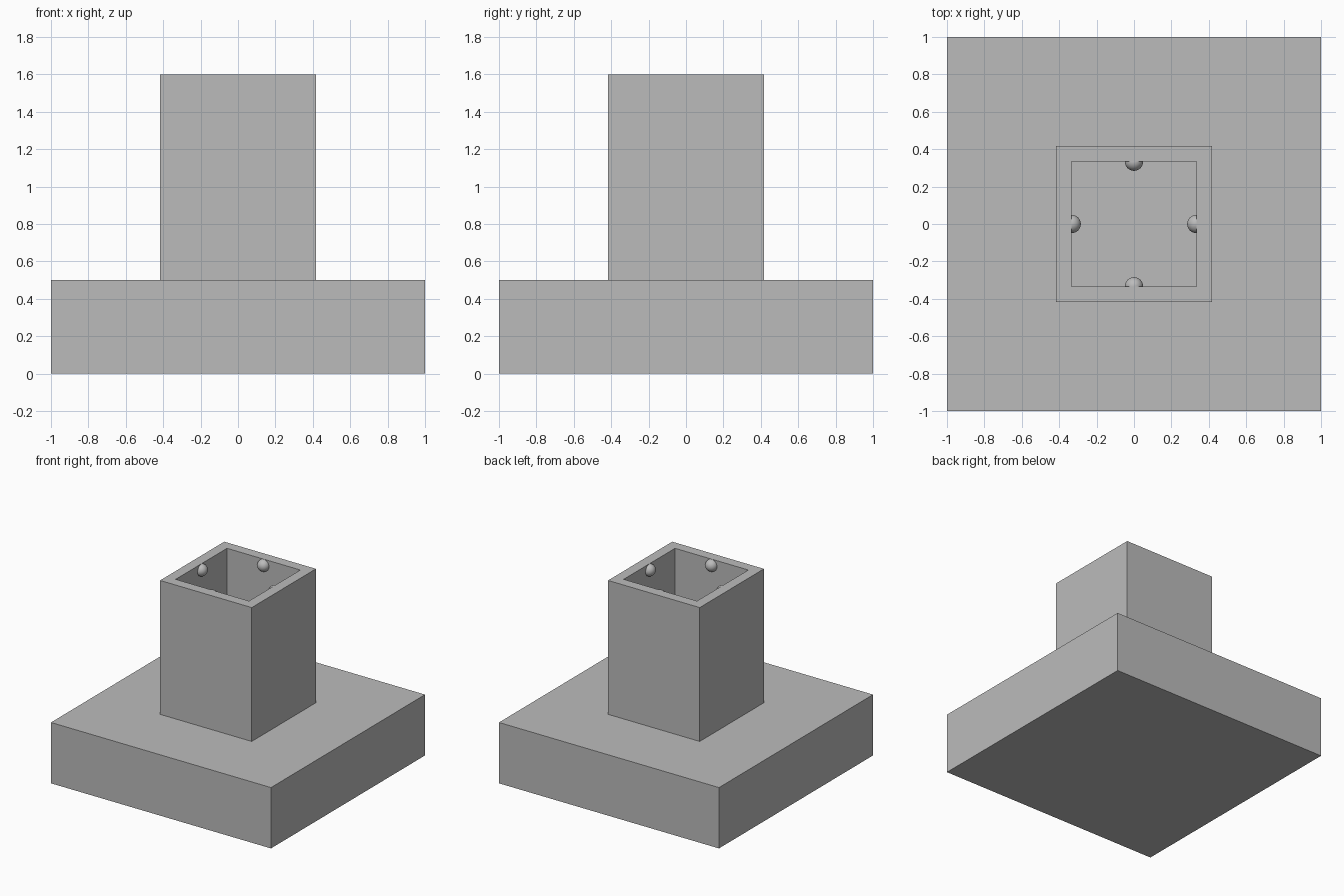
import bpy
import bmesh
from math import cos, sin, pi

default_cube = bpy.data.objects.get("Cube")
if default_cube:
    bpy.data.objects.remove(default_cube, do_unlink=True)

BASE_HEIGHT = 0.5
TOP = 1.6
OUTER = 0.4167      # half width of the column
INNER = 0.3333      # half width of the opening
BUMP_RADIUS = 0.049

grey = bpy.data.materials.new("plain grey")
grey.use_nodes = True
colour = (0.5, 0.5, 0.5, 1)
grey.diffuse_color = colour
grey.node_tree.nodes["Principled BSDF"].inputs["Base Color"].default_value = colour


def add_object(name, bm, location=(0, 0, 0)):
    bmesh.ops.recalc_face_normals(bm, faces=bm.faces)
    mesh = bpy.data.meshes.new(name)
    bm.to_mesh(mesh)
    bm.free()
    mesh.materials.append(grey)
    obj = bpy.data.objects.new(name, mesh)
    obj.location = location
    bpy.context.collection.objects.link(obj)
    return obj


# Square base slab
bm = bmesh.new()
bmesh.ops.create_cube(bm, size=2)
bmesh.ops.scale(bm, vec=(1, 1, BASE_HEIGHT / 2), verts=bm.verts)
add_object("base", bm, (0, 0, BASE_HEIGHT / 2))

# Hollow square column: outer wall, rim and inner wall as bridged square loops
bm = bmesh.new()
loops = []
for half, z in ((OUTER, BASE_HEIGHT), (OUTER, TOP), (INNER, TOP), (INNER, BASE_HEIGHT)):
    corners = ((-half, -half), (half, -half), (half, half), (-half, half))
    loops.append([bm.verts.new((x, y, z)) for x, y in corners])
for low, high in zip(loops, loops[1:]):
    for i in range(4):
        j = (i + 1) % 4
        bm.faces.new((low[i], low[j], high[j], high[i]))
add_object("hollow_column", bm)

# Round bump in the middle of each inner wall, just under the rim
for i, side in enumerate(("left", "back", "right", "front")):
    angle = i * pi / 2
    bm = bmesh.new()
    bmesh.ops.create_uvsphere(bm, u_segments=32, v_segments=16, radius=BUMP_RADIUS)
    for face in bm.faces:
        face.smooth = True
    add_object(side + "_inner_bump", bm,
               (INNER * cos(angle), INNER * sin(angle), TOP - 0.05))
